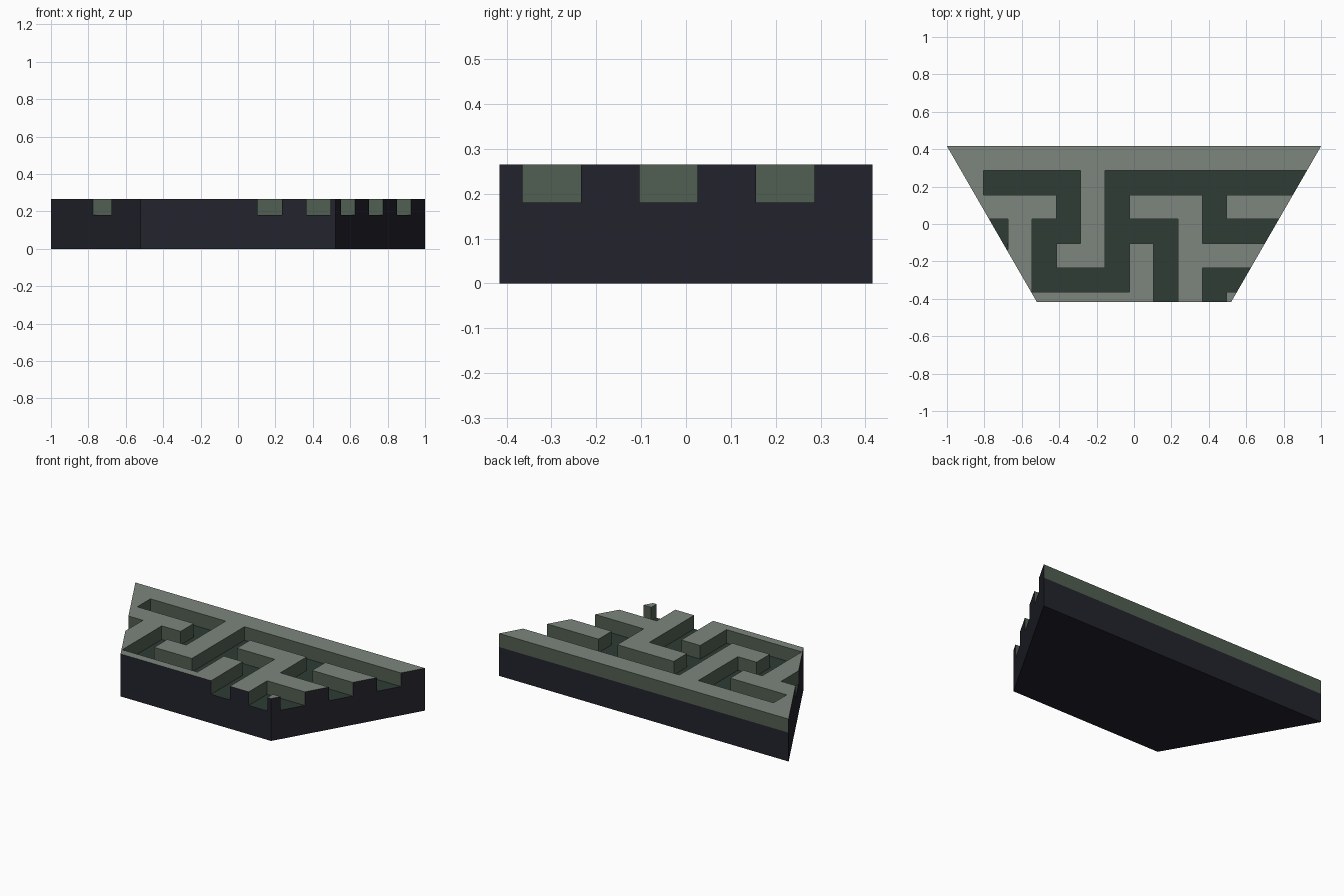
import bpy, bmesh, math
from mathutils import Vector

if "Cube" in bpy.data.objects:
    bpy.data.objects.remove(bpy.data.objects["Cube"])

H, FLOOR = 0.265, 0.18          # full height, groove floor height
Y = 0.416                       # half depth
BACK, FRONT = 1.0, 0.52         # half widths of the trapezoid
P = 0.13                        # maze cell pitch
X0, Y0 = -1.065, 0.286          # maze origin (left, top)
MAZE = ["..####.#########",     # '#' = groove cell
        ".....#.#...#....",
        "###.##.###.#####",
        "###.#..#.#......",
        "....####.#.#####",
        ".........#.#...."]


def material(name, rgb):
    m = bpy.data.materials.new(name)
    lin = [((c / 255 + 0.055) / 1.055) ** 2.4 for c in rgb]
    m.diffuse_color = (*lin, 1)
    m.use_nodes = True
    m.node_tree.nodes["Principled BSDF"].inputs["Base Color"].default_value = m.diffuse_color
    return m


def is_groove(p):
    row, col = math.floor((Y0 - p.y) / P), math.floor((p.x - X0) / P)
    return 0 <= row < len(MAZE) and 0 <= col < 16 and MAZE[row][col] == "#"


bm = bmesh.new()

# trapezoid base prism up to the groove floor
corners = [(-FRONT, -Y), (FRONT, -Y), (BACK, Y), (-BACK, Y)]
base = bm.faces.new([bm.verts.new((x, y, 0)) for x, y in corners])
ext = bmesh.ops.extrude_face_region(bm, geom=[base], use_keep_orig=True)
for v in ext["geom"]:
    if isinstance(v, bmesh.types.BMVert):
        v.co.z = FLOOR
bmesh.ops.recalc_face_normals(bm, faces=bm.faces)

# slice along the maze grid
cuts = [((X0 + i * P, 0, 0), (1, 0, 0)) for i in range(17)]
cuts += [((0, Y0 - j * P, 0), (0, 1, 0)) for j in range(6)]
for co, no in cuts:
    bmesh.ops.bisect_plane(bm, geom=bm.verts[:] + bm.edges[:] + bm.faces[:],
                           plane_co=co, plane_no=no, dist=1e-5)

# raise everything that is not a groove
land = [f for f in bm.faces if f.calc_center_median().z > FLOOR - 1e-4
        and not is_groove(f.calc_center_median())]
ext = bmesh.ops.extrude_face_region(bm, geom=land)
bmesh.ops.delete(bm, geom=[f for f in land if f.is_valid], context="FACES_ONLY")
for v in ext["geom"]:
    if isinstance(v, bmesh.types.BMVert):
        v.co.z = H
bmesh.ops.recalc_face_normals(bm, faces=bm.faces)

# colours: 0 base, 1 raised top, 2 groove walls and back band, 3 groove floor
slant = Vector((2 * Y, BACK - FRONT)).normalized()
for f in bm.faces:
    c, n = f.calc_center_median(), f.normal
    edge_x = FRONT + (BACK - FRONT) * (c.y + Y) / (2 * Y)
    outside = abs(abs(c.x) - edge_x) < 1e-3 or c.y < -Y + 1e-3
    if n.z > 0.5:
        f.material_index = 1 if c.z > FLOOR + 0.01 else 3
    elif c.z > FLOOR + 0.001 and not outside:
        f.material_index = 2
    else:
        f.material_index = 0

# merge the flat slices back together
bmesh.ops.dissolve_limit(bm, angle_limit=0.01, verts=bm.verts, edges=bm.edges,
                         delimit={"MATERIAL"})
bmesh.ops.triangulate(bm, faces=[f for f in bm.faces if len(f.verts) > 4])

mesh = bpy.data.meshes.new("maze_slab")
bm.to_mesh(mesh)
bm.free()
for name, rgb in [("dark base", (35, 35, 45)), ("pale stone top", (125, 133, 125)),
                  ("green groove wall", (81, 95, 82)),
                  ("dark green groove floor", (45, 60, 51))]:
    mesh.materials.append(material(name, rgb))
obj = bpy.data.objects.new("maze_slab", mesh)
bpy.context.collection.objects.link(obj)
